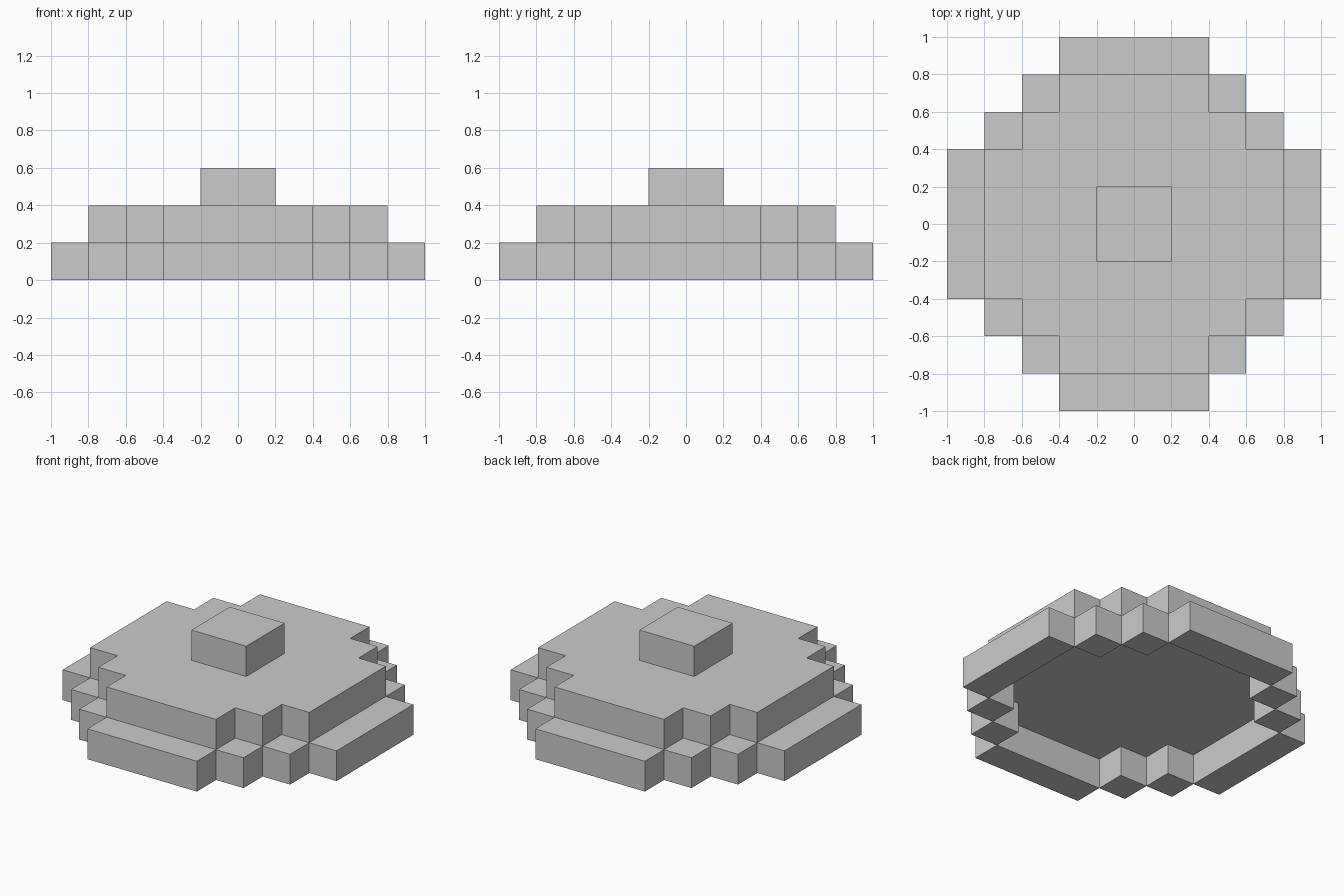
import bpy, bmesh

if "Cube" in bpy.data.objects:
    bpy.data.objects.remove(bpy.data.objects["Cube"])

U = 0.2  # edge length of one block


def prism(name, outline, z0, z1):
    """Extrude a closed outline from z0 to z1 as a flat-shaded object."""
    bm = bmesh.new()
    base = bm.faces.new([bm.verts.new((x, y, z0)) for x, y in outline])
    top = bmesh.ops.extrude_face_region(bm, geom=[base], use_keep_orig=True)["geom"]
    bmesh.ops.translate(bm, vec=(0, 0, z1 - z0),
                        verts=[v for v in top if isinstance(v, bmesh.types.BMVert)])
    bmesh.ops.recalc_face_normals(bm, faces=bm.faces)
    mesh = bpy.data.meshes.new(name)
    bm.to_mesh(mesh)
    bm.free()
    obj = bpy.data.objects.new(name, mesh)
    bpy.context.collection.objects.link(obj)
    return obj


def block(name, x0, x1, y0, y1, z0, z1):
    return prism(name, [(x0, y0), (x1, y0), (x1, y1), (x0, y1)], z0, z1)


# Rim: four long bars and stepped corner blocks, open in the middle
for side, s in (("right", 1), ("left", -1)):
    a, b = sorted((s * 4 * U, s * 5 * U))
    block("rim_bar_" + side, a, b, -2 * U, 2 * U, 0, U)
for side, s in (("back", 1), ("front", -1)):
    a, b = sorted((s * 4 * U, s * 5 * U))
    block("rim_bar_" + side, -2 * U, 2 * U, a, b, 0, U)
for sx in (1, -1):
    for sy in (1, -1):
        for i, j in ((3, 2), (2, 3)):
            x0, x1 = sorted((sx * i * U, sx * (i + 1) * U))
            y0, y1 = sorted((sy * j * U, sy * (j + 1) * U))
            block("rim_corner_block", x0, x1, y0, y1, 0, U)

# Deck: stepped round plate resting inside the rim, one quarter turned four times
quarter = [(4, 2), (3, 2), (3, 3), (2, 3), (2, 4)]
outline = []
for _ in range(4):
    outline += [(x * U, y * U) for x, y in quarter]
    quarter = [(-y, x) for x, y in quarter]
prism("deck", outline, U, 2 * U)

# Knob on top
block("top_knob", -U, U, -U, U, 2 * U, 3 * U)
